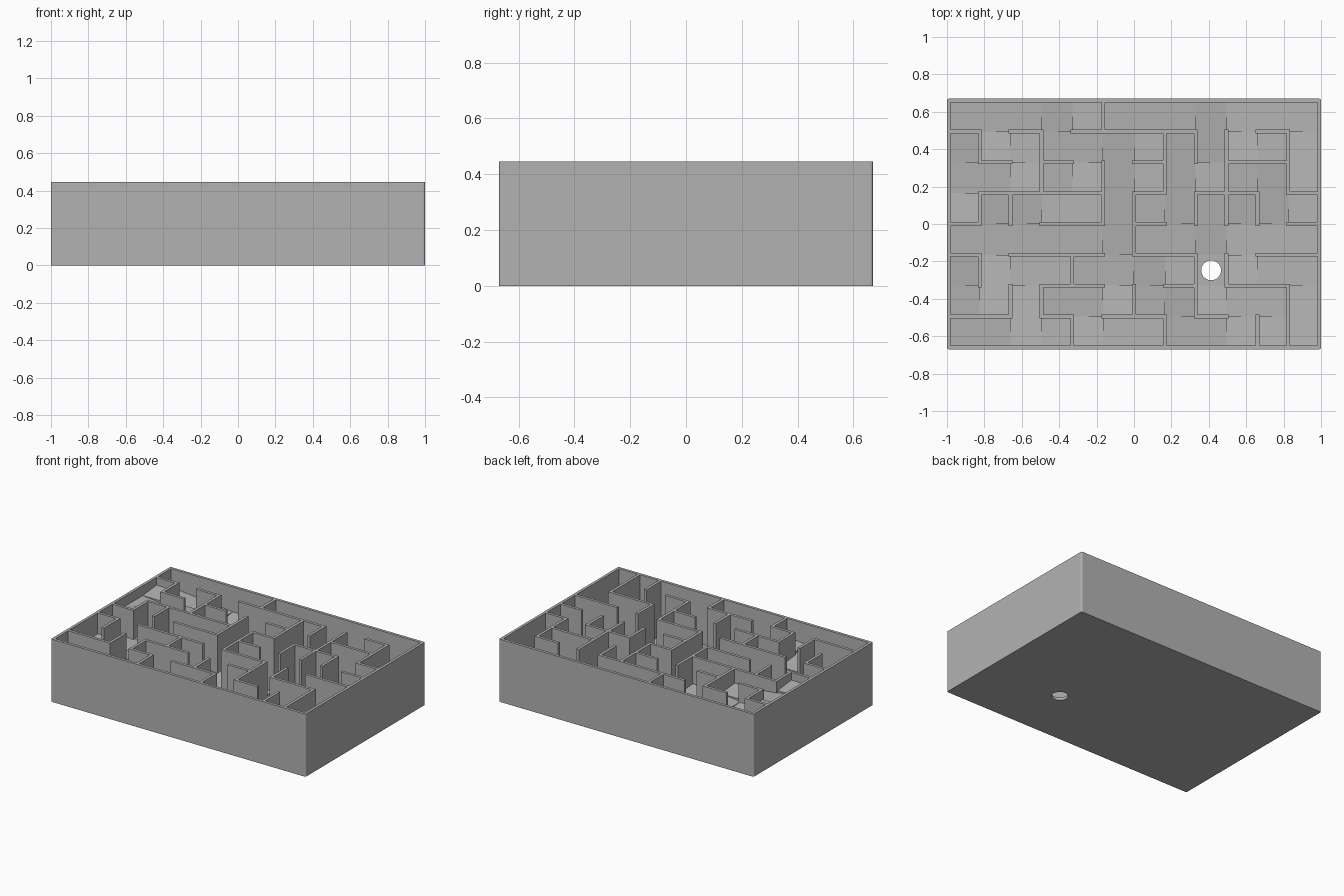
import bpy, bmesh
from mathutils import Vector

cube = bpy.data.objects.get("Cube")
if cube:
    bpy.data.objects.remove(cube, do_unlink=True)

COLS, ROWS, CELL = 12, 8, 0.165
THICK, HEIGHT = 0.02, 0.445
BASE, DROP = 0.02, 0.0155
HOLE = (8, 2)

# Walls lying along x, by grid line number, and along y
ACROSS = {7: "#.#.####..#.", 6: ".#.#..#..##.", 5: ".####.#.##.#", 4: "#..##.#....#",
          3: "#.###.##..##", 2: "...##..#.##.", 1: "##.#.##.#..."}
ALONG = {1: "..#.#.#.", 2: ".#..#...", 3: ".#...##.", 4: "#.#.....", 5: "....##.#",
         6: ".#.##...", 7: "#....##.", 8: ".##.#.#.", 9: "..#.###.", 10: "#...#...",
         11: "##...##."}

grey = bpy.data.materials.new("plain grey")
grey.use_nodes = True
colour = (0.45, 0.45, 0.45, 1)
grey.diffuse_color = colour
grey.node_tree.nodes["Principled BSDF"].inputs["Base Color"].default_value = colour


def gx(i):
    return (i - COLS / 2) * CELL


def gy(j):
    return (j - ROWS / 2) * CELL


def prism(bm, x0, x1, y0, y1, top):
    """Block standing on the ground with one top height per corner."""
    pts = [(x0, y0), (x1, y0), (x1, y1), (x0, y1)]
    low = [bm.verts.new((x, y, 0)) for x, y in pts]
    high = [bm.verts.new((x, y, z)) for (x, y), z in zip(pts, top)]
    bm.faces.new(low[::-1])
    bm.faces.new(high)
    for a in range(4):
        b = (a + 1) % 4
        bm.faces.new((low[a], low[b], high[b], high[a]))


def finish(bm, name):
    mesh = bpy.data.meshes.new(name)
    bm.to_mesh(mesh)
    bm.free()
    mesh.materials.append(grey)
    ob = bpy.data.objects.new(name, mesh)
    bpy.context.collection.objects.link(ob)
    return ob


def cutter(name):
    bm = bmesh.new()
    bmesh.ops.create_cone(bm, cap_ends=True, segments=48, radius1=0.053, radius2=0.053, depth=1)
    ob = finish(bm, name)
    ob.location = (gx(HOLE[0] + 0.5), gy(HOLE[1] + 0.5), 0)
    ob.hide_render = True
    ob.hide_set(True)
    return ob


def runs(line):
    """Start and end of each unbroken stretch of wall."""
    start = None
    for n, mark in enumerate(line + "."):
        if mark == "#" and start is None:
            start = n
        elif mark != "#" and start is not None:
            yield start, n
            start = None


def is_open(cell, step):
    (c, r), (dx, dy) = cell, step
    if not (0 <= c + dx < COLS and 0 <= r + dy < ROWS):
        return False
    if dx:
        return ALONG[max(c, c + dx)][r] != "#"
    return ACROSS[max(r, r + dy)][c] != "#"


# Outer frame with slightly rounded upright corners
half = THICK / 2
bm = bmesh.new()
prism(bm, gx(0) - half, gx(COLS) + half, gy(0) - half, gy(ROWS) + half, [HEIGHT] * 4)
uprights = [e for e in bm.edges if abs(e.verts[0].co.z - e.verts[1].co.z) > HEIGHT / 2]
bmesh.ops.bevel(bm, geom=uprights, offset=half, segments=4, profile=0.5, affect='EDGES')
outer = finish(bm, "outer_frame")
bm = bmesh.new()
prism(bm, gx(0) + half, gx(COLS) - half, gy(0) + half, gy(ROWS) - half, [HEIGHT * 2] * 4)
inside = finish(bm, "frame_cutter")
inside.location.z = -HEIGHT / 2
inside.hide_render = True
inside.hide_set(True)
cut = outer.modifiers.new("open_middle", 'BOOLEAN')
cut.operation, cut.object, cut.solver = 'DIFFERENCE', inside, 'EXACT'

# Inner maze walls
bm = bmesh.new()
for j, line in ACROSS.items():
    for a, b in runs(line):
        prism(bm, gx(a) - half, gx(b) + half, gy(j) - half, gy(j) + half, [HEIGHT] * 4)
for i, line in ALONG.items():
    for a, b in runs(line):
        prism(bm, gx(i) - half, gx(i) + half, gy(a) - half, gy(b) + half, [HEIGHT] * 4)
finish(bm, "maze_walls")

# Walk outward from the hole to learn which way every cell drains
steps = [(1, 0), (-1, 0), (0, 1), (0, -1)]
distance, drain, queue = {HOLE: 0}, {}, [HOLE]
for cell in queue:
    for dx, dy in steps:
        near = (cell[0] + dx, cell[1] + dy)
        if is_open(cell, (dx, dy)) and near not in distance:
            distance[near] = distance[cell] + 1
            drain[near] = (-dx, -dy)
            queue.append(near)

# Sloping floor, one tilted block per cell
bm = bmesh.new()
for (c, r), (dx, dy) in drain.items():
    mid = BASE + DROP * (distance[c, r] - 0.5)
    corners = [(-1, -1), (1, -1), (1, 1), (-1, 1)]
    top = [mid - DROP / 2 * (sx * dx + sy * dy) for sx, sy in corners]
    prism(bm, gx(c), gx(c + 1), gy(r), gy(r + 1), top)
finish(bm, "sloping_floor")

# Lowest cell with the round exit hole
bm = bmesh.new()
c, r = HOLE
prism(bm, gx(c), gx(c + 1), gy(r), gy(r + 1), [BASE] * 4)
plate = finish(bm, "hole_plate")
drill = plate.modifiers.new("exit_hole", 'BOOLEAN')
drill.operation, drill.object, drill.solver = 'DIFFERENCE', cutter("hole_cutter"), 'EXACT'
